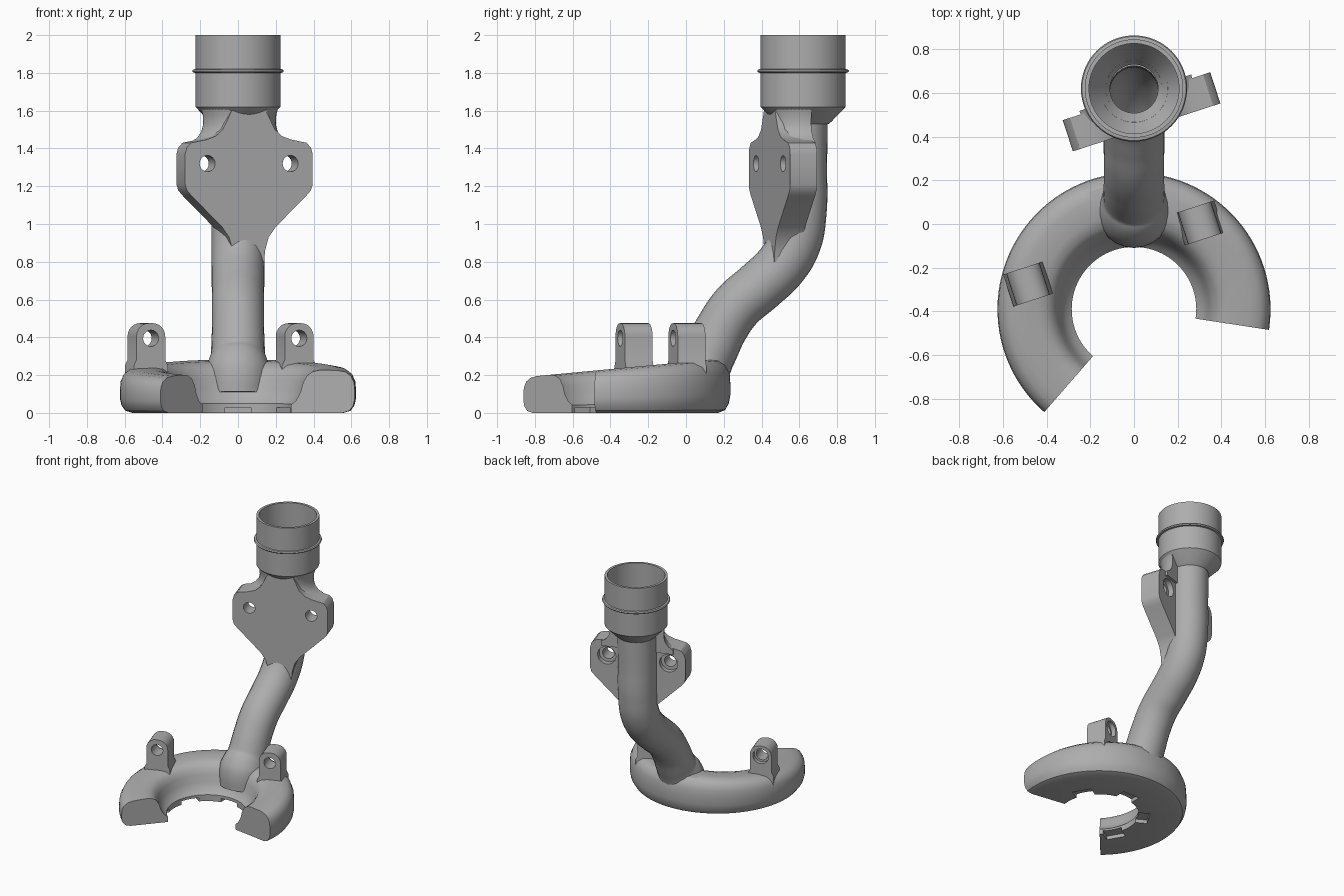
import bpy, bmesh, math
from mathutils import Matrix, Vector

if "Cube" in bpy.data.objects:
    bpy.data.objects.remove(bpy.data.objects["Cube"])

GREY = (0.42, 0.42, 0.42, 1)
mat = bpy.data.materials.new("plain grey")
mat.use_nodes = True
mat.diffuse_color = GREY
mat.node_tree.nodes["Principled BSDF"].inputs["Base Color"].default_value = GREY

RING = Vector((0, -0.39, 0))
COLLAR = Vector((0, 0.62, 0))
TWIST = Matrix.Rotation(math.radians(18), 4, 'Z')


def finish(name, bm, matrix=Matrix()):
    bmesh.ops.remove_doubles(bm, verts=bm.verts, dist=1e-5)
    bmesh.ops.recalc_face_normals(bm, faces=bm.faces)
    mesh = bpy.data.meshes.new(name)
    bm.transform(matrix)
    bm.to_mesh(mesh)
    bm.free()
    ob = bpy.data.objects.new(name, mesh)
    bpy.context.collection.objects.link(ob)
    mesh.materials.append(mat)
    return ob


def revolve(profile, start=0, sweep=360, steps=64, closed=True):
    """Turn an (r, z) profile about z; part turns get end faces."""
    bm = bmesh.new()
    full = sweep == 360
    rings = []
    for i in range(steps if full else steps + 1):
        a = math.radians(start + sweep * i / steps)
        rings.append([bm.verts.new((r * math.cos(a), r * math.sin(a), z)) for r, z in profile])
    n = len(profile)
    for i in range(steps):
        p, q = rings[i], rings[(i + 1) % len(rings)]
        for j in range(n if closed else n - 1):
            k = (j + 1) % n
            bm.faces.new((p[j], q[j], q[k], p[k]))
    if not full:
        bm.faces.new(rings[0])
        bm.faces.new(rings[-1])
    elif not closed:
        bm.faces.new([r[0] for r in rings])
        bm.faces.new([r[-1] for r in rings])
    return bm


def prism(outline, y0, y1):
    """Extrude an (x, z) outline from y0 to y1."""
    bm = bmesh.new()
    face = bm.faces.new([bm.verts.new((x, y0, z)) for x, z in outline])
    ext = bmesh.ops.extrude_face_region(bm, geom=[face])["geom"]
    for v in ext:
        if isinstance(v, bmesh.types.BMVert):
            v.co.y = y1
    return bm


def mirrored(half):
    return half + [(-x, z) for x, z in reversed(half)]


def tube(name, path, radius=None):
    """Smooth round tube through (y, z, r) points."""
    cu = bpy.data.curves.new(name, 'CURVE')
    cu.dimensions = '3D'
    cu.bevel_depth = 1
    cu.bevel_resolution = 10
    cu.resolution_u = 8
    cu.use_fill_caps = True
    sp = cu.splines.new('BEZIER')
    sp.bezier_points.add(len(path) - 1)
    for p, (y, z, r) in zip(sp.bezier_points, path):
        p.co = (0, y, z)
        p.radius = radius or r
        p.handle_left_type = p.handle_right_type = 'AUTO'
    tmp = bpy.data.objects.new(name, cu)
    bpy.context.collection.objects.link(tmp)
    bpy.context.view_layer.update()
    bm = bmesh.new()
    dg = bpy.context.evaluated_depsgraph_get()
    bm.from_mesh(tmp.evaluated_get(dg).to_mesh())
    bpy.data.objects.remove(tmp)
    return finish(name, bm)


def cut(ob, cutters):
    bpy.context.view_layer.objects.active = ob
    for c in cutters:
        c.hide_render = True
        m = ob.modifiers.new("cut", 'BOOLEAN')
        m.operation, m.solver, m.object = 'DIFFERENCE', 'EXACT', c
        bpy.ops.object.modifier_apply(modifier=m.name)


def hole(x, z, front, back, r, r_back, depth, matrix):
    """Through hole along y with a wider recess at the back."""
    bm = revolve([(r, front - 0.05), (r, back - depth), (r_back, back - depth),
                  (r_back, back + 0.05)], steps=32, closed=False)
    m = Matrix.Translation((x, 0, z)) @ Matrix.Rotation(-math.pi / 2, 4, 'X')
    return finish("hole_cutter", bm, matrix @ m)


parts, cutters = [], []

# open ring base, top sloping down to the front
section = [(.285, 0), (.285, .045), (.31, .065), (.335, .11), (.348, .16), (.37, .2),
           (.4, .222), (.44, .23), (.53, .23), (.575, .222), (.605, .2), (.621, .165),
           (.625, .12), (.625, .075), (.617, .04), (.597, .012), (.56, 0)]
bm = revolve(section, -8.7, 237.6, 72)
for v in bm.verts:
    v.co.z *= 1 + 0.41 * (v.co.y + RING.y + 0.42)
ring = finish("ring_base", bm, Matrix.Translation(RING))
slots = []
for a in (30, 90, 150, 210):
    bm = prism([(.25, -.02), (.36, -.02), (.36, .028), (.25, .028)], -.07, .07)
    m = Matrix.Translation(RING) @ Matrix.Rotation(math.radians(a), 4, 'Z')
    slots.append(finish("slot_cutter", bm, m))
cut(ring, slots)
parts.append(ring)
cutters += slots

# two lugs with a cross hole
lug_half = [(.095, .18), (.095, .25), (.08, .28)]
lug_half += [(.01 + .07 * math.cos(t * math.pi / 12), .405 + .07 * math.sin(t * math.pi / 12))
             for t in range(7)]
for name, x, y in (("left_lug", .3, .005), ("right_lug", -.485, -.275)):
    m = Matrix.Translation((x, y, 0)) @ TWIST
    lug = finish(name, prism(mirrored(lug_half), -.077, .077), m)
    h = hole(0, .395, -.077, .077, .043, .058, .035, m)
    cut(lug, [h])
    parts.append(lug)
    cutters.append(h)

# bent pipe and its bore
path = [(.06, .1, .17), (.07, .22, .172), (.12, .31, .143), (.19, .45, .138), (.27, .565, .138),
        (.39, .67, .139), (.5, .775, .14), (.575, .9, .14), (.604, 1.06, .14),
        (.607, 1.3, .14), (.61, 1.58, .14)]
pipe = tube("bent_pipe", path)
bore = tube("bore_cutter", path[3:-1] + [(.62, 1.64, .11)], .11)
funnel = finish("funnel_cutter", revolve([(.11, 1.5), (.11, 1.55), (.205, 1.7), (.205, 2.1)],
                                         closed=False), Matrix.Translation(COLLAR))

# mounting plate with two bolt holes
at_collar = Matrix.Translation(COLLAR) @ TWIST
plate_half = [(.085, .8), (.09, .86), (.11, .93), (.15, .985), (.32, 1.15), (.345, 1.178),
              (.355, 1.21), (.355, 1.37), (.345, 1.405), (.32, 1.43), (.235, 1.447),
              (.185, 1.465), (.145, 1.5), (.12, 1.55), (.095, 1.6), (.085, 1.62)]
plate = finish("mounting_plate", prism(mirrored(plate_half), -.187, -.037), at_collar)
bolts = [hole(s * .231, 1.32, -.187, -.037, .043, .068, .04, at_collar) for s in (-1, 1)]

# half-round neck blending plate into collar
bm = revolve([(.27, 1.4), (.27, 1.435), (.235, 1.455), (.21, 1.49), (.2, 1.53),
              (.203, 1.58), (.215, 1.62)], closed=False)
for v in bm.verts:
    v.co.y = min(max(v.co.y, -.186), -.02)
neck = finish("neck", bm, at_collar)

cut(plate, bolts + [bore, funnel])
cut(neck, [bore, funnel])
cut(pipe, [bore, funnel])
parts += [plate, neck, pipe]
cutters += bolts + [bore, funnel]

# collar with thin bead and funnel inside
collar = [(.112, 1.553), (.135, 1.53), (.15, 1.542), (.225, 1.62), (.225, 1.8), (.238, 1.802),
          (.243, 1.81), (.238, 1.818), (.225, 1.82), (.225, 2), (.206, 2), (.206, 1.7)]
parts.append(finish("collar", revolve(collar), Matrix.Translation(COLLAR)))

for c in cutters:
    bpy.data.objects.remove(c)
bpy.ops.object.select_all(action='DESELECT')
for ob in parts:
    ob.select_set(True)
bpy.context.view_layer.objects.active = parts[0]
bpy.ops.object.shade_smooth_by_angle(angle=math.radians(32))
